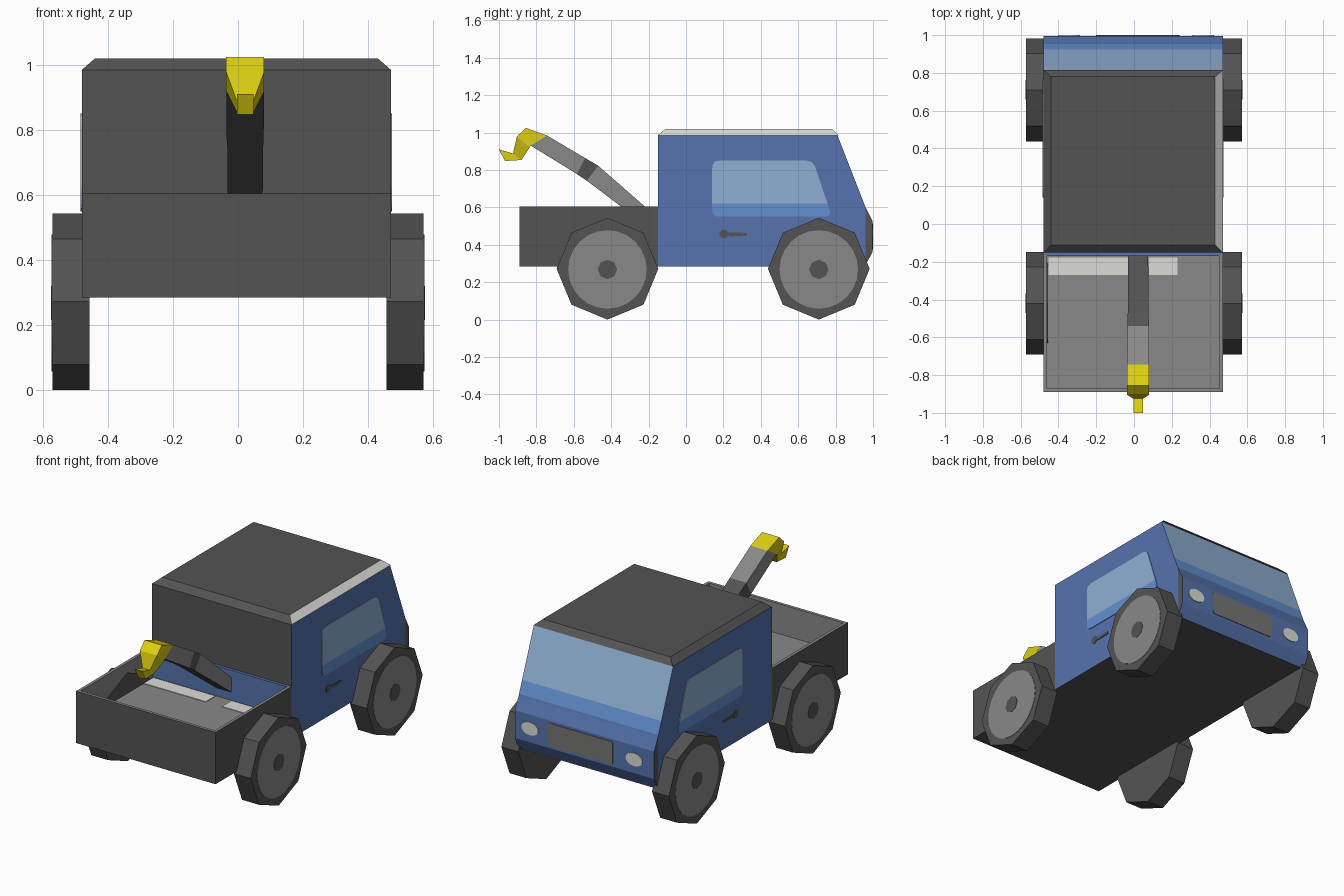
import bpy, bmesh, math
from mathutils import Vector

if "Cube" in bpy.data.objects:
    bpy.data.objects.remove(bpy.data.objects["Cube"])

COLOURS = {
    "dark_grey": (0.088, 0.088, 0.088),
    "mid_grey": (0.25, 0.25, 0.25),
    "grille_grey": (0.18, 0.18, 0.17),
    "off_white": (0.72, 0.72, 0.69),
    "body_blue": (0.092, 0.17, 0.42),
    "glass_blue": (0.125, 0.28, 0.63),
    "glass_pale": (0.28, 0.43, 0.65),
    "hook_yellow": (0.72, 0.62, 0.006),
}
NAMES = list(COLOURS)
MATS = []
for n, c in COLOURS.items():
    m = bpy.data.materials.new(n)
    m.diffuse_color = (*c, 1)
    m.use_nodes = True
    m.node_tree.nodes["Principled BSDF"].inputs["Base Color"].default_value = m.diffuse_color
    MATS.append(m)
X0, X1 = -0.48, 0.47          # body sides
MID = (X0 + X1) / 2


def finish(name, bm, rule):
    """Colour faces by rule(centre, normal) or one colour name, and make the object."""
    bmesh.ops.recalc_face_normals(bm, faces=bm.faces)
    bm.normal_update()
    for f in bm.faces:
        col = rule if isinstance(rule, str) else rule(f.calc_center_median(), f.normal)
        f.material_index = NAMES.index(col)
    me = bpy.data.meshes.new(name)
    bm.to_mesh(me)
    bm.free()
    for m in MATS:
        me.materials.append(m)
    ob = bpy.data.objects.new(name, me)
    bpy.context.collection.objects.link(ob)
    return ob


def prism(name, pts, lo, hi, rule, axis="x", cut_z=None):
    """Extrude a 2D outline along x (points are y,z) or y (points are x,z)."""
    bm = bmesh.new()
    place = (lambda t, p: (t, p[0], p[1])) if axis == "x" else (lambda t, p: (p[0], t, p[1]))
    a = [bm.verts.new(place(lo, p)) for p in pts]
    b = [bm.verts.new(place(hi, p)) for p in pts]
    bm.faces.new(a)
    bm.faces.new(b)
    for i in range(len(pts)):
        j = (i + 1) % len(pts)
        bm.faces.new((a[i], a[j], b[j], b[i]))
    if cut_z is not None:
        bmesh.ops.bisect_plane(bm, geom=bm.verts[:] + bm.edges[:] + bm.faces[:],
                               plane_co=(0, 0, cut_z), plane_no=(0, 0, 1))
    return finish(name, bm, rule)


def loft(name, sections, cx, rule):
    """Bar through sections of (upper y,z, lower y,z, half width)."""
    bm = bmesh.new()
    rings = [[bm.verts.new((cx + s * w, y, z)) for s, y, z in
              ((-1, uy, uz), (1, uy, uz), (1, ly, lz), (-1, ly, lz))]
             for uy, uz, ly, lz, w in sections]
    for r, q in zip(rings, rings[1:]):
        for i in range(4):
            j = (i + 1) % 4
            bm.faces.new((r[i], r[j], q[j], q[i]))
    bm.faces.new(rings[0])
    bm.faces.new(rings[-1])
    return finish(name, bm, rule)


def box(x0, x1, y0, y1, z0, z1):
    bm = bmesh.new()
    bmesh.ops.create_cube(bm, size=1)
    for v in bm.verts:
        v.co = (x0 if v.co.x < 0 else x1, y0 if v.co.y < 0 else y1, z0 if v.co.z < 0 else z1)
    return bm


def ring(u, v, r, n, rv=None):
    """Regular outline with a corner at the bottom."""
    return [(u + r * math.sin(2 * math.pi * i / n), v - (rv or r) * math.cos(2 * math.pi * i / n))
            for i in range(n)]


def rounded(pts, r, steps=4):
    out = []
    for i, p in enumerate(pts):
        p, a, b = Vector(p), Vector(pts[i - 1]), Vector(pts[(i + 1) % len(pts)])
        s, e = p + (a - p).normalized() * r, p + (b - p).normalized() * r
        for k in range(steps + 1):
            t = k / steps
            out.append(tuple(s * (1 - t) ** 2 + p * 2 * t * (1 - t) + e * t * t))
    return out


# Cab: the sloping front carries the two-tone windscreen
def cab_colour(c, n):
    if n.z < -0.9 or n.y < -0.9 or n.z > 0.9:
        return "dark_grey"
    if n.y > 0.5 and 0.61 < c.z < 0.975:
        return "glass_pale" if c.z > 0.69 else "glass_blue"
    return "body_blue"


def slope(z):
    return (0.81 + (0.985 - z) / 0.385 * 0.15, z)


prism("cab", [(-0.15, 0.285), (-0.15, 0.985), slope(0.985), slope(0.965), slope(0.69),
              slope(0.615), slope(0.6), (0.96, 0.285)], X0, X1, cab_colour)

# Nose panel with dark ends
prism("nose_panel", [(0.958, 0.605), (0.996, 0.53), (0.996, 0.36), (0.958, 0.285)], X0, X1,
      lambda c, n: "dark_grey" if abs(n.x) > 0.9 else "body_blue")
prism("grille", rounded([(-0.2, 0.375), (0.24, 0.375), (0.24, 0.515), (-0.2, 0.515)], 0.015),
      0.994, 1.0, "grille_grey", "y")
for x in (-0.345, 0.365):
    prism("headlight", ring(x, 0.445, 0.058, 16, 0.04), 0.994, 1.0, "off_white", "y")

# Roof cap with bevelled sides, pale on the right
bm = box(X0, X1, -0.15, 0.815, 0.985, 1.02)
for v in bm.verts:
    if v.co.z > 1:
        v.co.x += 0.04 if v.co.x < 0 else -0.04
        v.co.y += 0.04 if v.co.y < 0 else -0.035
finish("roof", bm, lambda c, n: "off_white" if n.x > 0.3 else "dark_grey")

# Load bed: hollow box, blue on the cab side
bm = box(X0, X1, -0.89, -0.15, 0.285, 0.605)
top = max(bm.faces, key=lambda f: f.calc_center_median().z)
bmesh.ops.inset_region(bm, faces=[top], thickness=0.026)
floor = bmesh.ops.extrude_discrete_faces(bm, faces=[top])["faces"][0]
bmesh.ops.translate(bm, verts=floor.verts, vec=(0, 0, -0.185))


def bed_colour(c, n):
    on_outside = (n.z < -0.5 or c.x < X0 + 0.005 or c.x > X1 - 0.005
                  or c.y < -0.885 or c.y > -0.155)
    if on_outside:
        return "dark_grey"
    return "body_blue" if c.y > -0.19 else "mid_grey"


finish("load_bed", bm, bed_colour)
for x0, x1 in ((-0.453, -0.03), (0.08, 0.23)):
    finish("bed_floor_plate", box(x0, x1, -0.27, -0.177, 0.418, 0.424), "off_white")

# Both sides: window, door handle
window = rounded([(0.14, 0.55), (0.78, 0.55), (0.68, 0.85), (0.14, 0.85)], 0.04)
for side, x in ((1, X1), (-1, X0)):
    a, b = x - side * 0.002, x + side * 0.004
    prism("side_window", window, a, b,
          lambda c, n: "glass_pale" if c.z > 0.62 else "glass_blue", cut_z=0.62)
    prism("handle_knob", ring(0.203, 0.458, 0.024, 10), a, b, "dark_grey")
    prism("handle_bar", [(0.215, 0.452), (0.24, 0.445), (0.325, 0.449), (0.325, 0.463),
                         (0.24, 0.467), (0.215, 0.463)], a, b, "dark_grey")

# Four eight-sided wheels with flat hub discs
for y in (-0.42, 0.71):
    for side in (1, -1):
        outer = side * 0.571
        prism("tyre", ring(y, 0.272, 0.272, 8), side * 0.456, outer, "dark_grey")
        prism("wheel_disc", ring(y, 0.268, 0.21, 24), outer - side * 0.002, outer + side * 0.002,
              "mid_grey")
        prism("hub_cap", ring(y, 0.268, 0.052, 8), outer, outer + side * 0.004, "dark_grey")


# Crane arm
def arm_colour(c, n):
    if abs(n.x) > 0.9:
        return "dark_grey" if -0.56 < c.y < -0.5 else "mid_grey"
    return "mid_grey" if c.y < -0.55 and n.z > 0 else "dark_grey"


loft("crane_arm", [(-0.155, 0.548, -0.155, 0.46, 0.053), (-0.47, 0.823, -0.53, 0.742, 0.055),
                   (-0.54, 0.864, -0.583, 0.778, 0.057), (-0.743, 0.984, -0.83, 0.93, 0.058)],
     0.022, arm_colour)

# Hook at the arm tip
loft("crane_hook", [(-0.743, 0.984, -0.825, 0.933, 0.0585), (-0.856, 1.025, -0.83, 0.928, 0.0585),
                    (-0.904, 0.979, -0.836, 0.92, 0.0585), (-0.925, 0.888, -0.88, 0.853, 0.025),
                    (-1.0, 0.91, -0.968, 0.848, 0.025)], 0.022, "hook_yellow")
